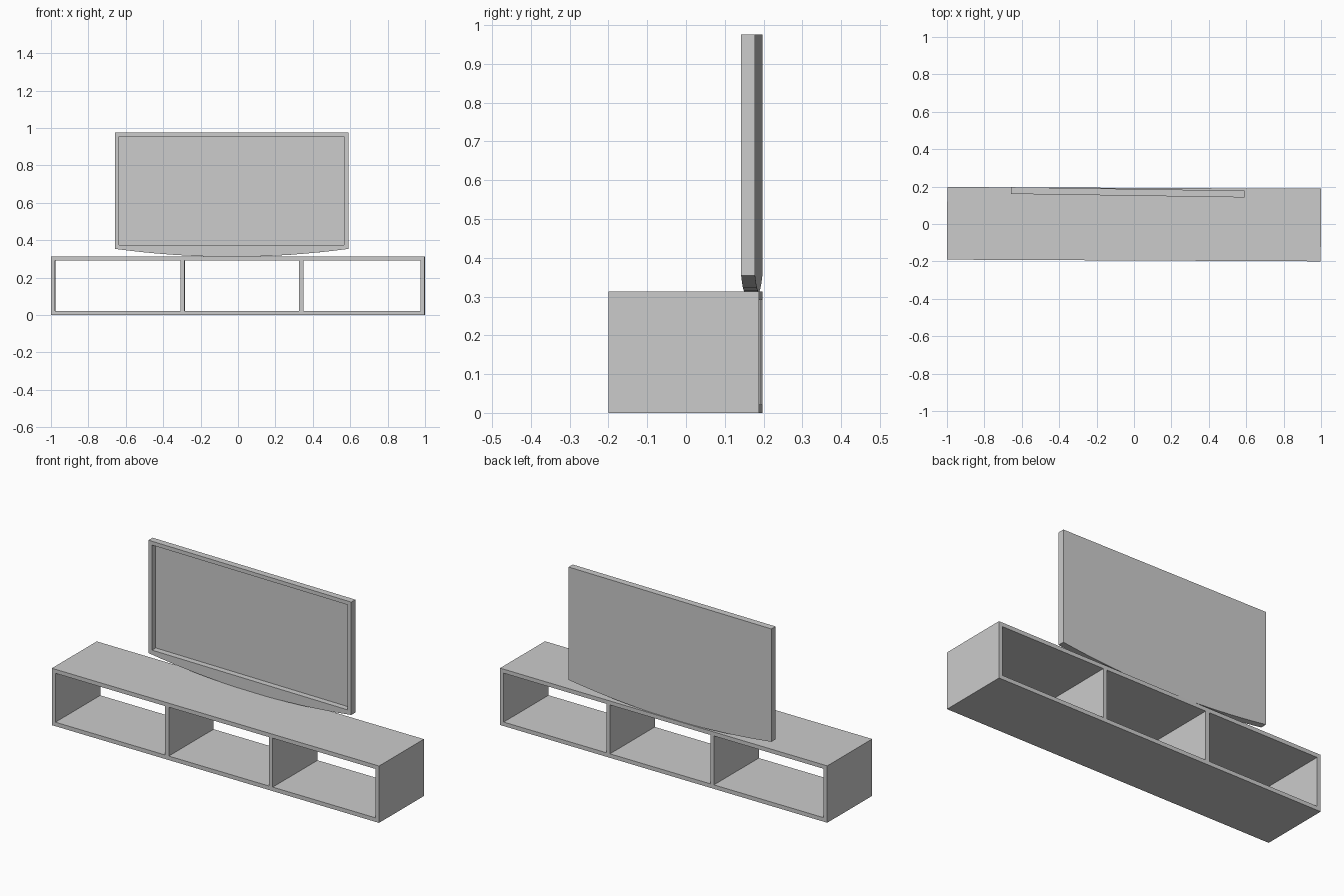
import bpy
import bmesh
import math
from mathutils import Matrix

cube = bpy.data.objects.get("Cube")
if cube:
    bpy.data.objects.remove(cube, do_unlink=True)

# One plain grey for everything
grey = bpy.data.materials.new("plain_grey")
grey.use_nodes = True
colour = (0.6, 0.6, 0.6, 1)
grey.diffuse_color = colour
grey.node_tree.nodes["Principled BSDF"].inputs["Base Color"].default_value = colour


def finish(name, bm, location, turn):
    """Turn a bmesh into a placed object, rotated about z."""
    bmesh.ops.recalc_face_normals(bm, faces=bm.faces)
    mesh = bpy.data.meshes.new(name)
    bm.to_mesh(mesh)
    bm.free()
    mesh.materials.append(grey)
    obj = bpy.data.objects.new(name, mesh)
    bpy.context.collection.objects.link(obj)
    obj.matrix_world = Matrix.Translation(location) @ Matrix.Rotation(turn, 4, "Z")
    return obj


def build_cabinet():
    """Open shelf unit: a front grid without its bays, pulled back in depth."""
    depth, board, height = 0.388, 0.022, 0.313
    xs = [-0.999, -0.977, -0.307, -0.285, 0.328, 0.350, 0.977, 0.999]
    zs = [0, board, height - board, height]
    bm = bmesh.new()
    grid = [[bm.verts.new((x, -depth / 2, z)) for x in xs] for z in zs]
    for row in range(len(zs) - 1):
        for col in range(len(xs) - 1):
            if row == 1 and col % 2 == 1:
                continue  # open bay
            bm.faces.new((grid[row][col], grid[row][col + 1],
                          grid[row + 1][col + 1], grid[row + 1][col]))
    back = bmesh.ops.extrude_face_region(bm, geom=bm.faces[:], use_keep_orig=True)
    moved = [v for v in back["geom"] if isinstance(v, bmesh.types.BMVert)]
    bmesh.ops.translate(bm, verts=moved, vec=(0, depth, 0))
    finish("media_cabinet", bm, (0, -0.001, 0), -0.0045)


def build_television():
    """Flat set with a bowed lower edge and a recessed screen."""
    half, side_z, top_z, sag = 0.624, 0.354, 0.975, 0.042
    thick, recess, steps = 0.036, 0.032, 16
    outline = [(half, top_z), (-half, top_z)]
    for i in range(steps + 1):
        t = 2 * i / steps - 1
        outline.append((t * half, side_z - sag * (1 - t * t)))
    sx, low, high = 0.602, 0.376, 0.954
    opening = [(-sx, low), (sx, low), (sx, high), (-sx, high)]

    bm = bmesh.new()

    def loop(points, y):
        return [bm.verts.new((x, y, z)) for x, z in points]

    def wall(a, b):
        for i in range(len(a)):
            j = (i + 1) % len(a)
            bm.faces.new((a[i], a[j], b[j], b[i]))

    def edges(verts):
        return [bm.edges.get((verts[i - 1], verts[i])) for i in range(len(verts))]

    front, rear = loop(outline, -thick / 2), loop(outline, thick / 2)
    rim, screen = loop(opening, -thick / 2), loop(opening, -thick / 2 + recess)
    wall(front, rear)
    wall(rim, screen)
    bm.faces.new(rear)
    bm.faces.new(screen)
    # Bezel between the outer edge and the screen opening
    bmesh.ops.triangle_fill(bm, edges=edges(front) + edges(rim), use_beauty=True)
    finish("television", bm, (-0.034, 0.1695, 0), -0.015)


build_cabinet()
build_television()
